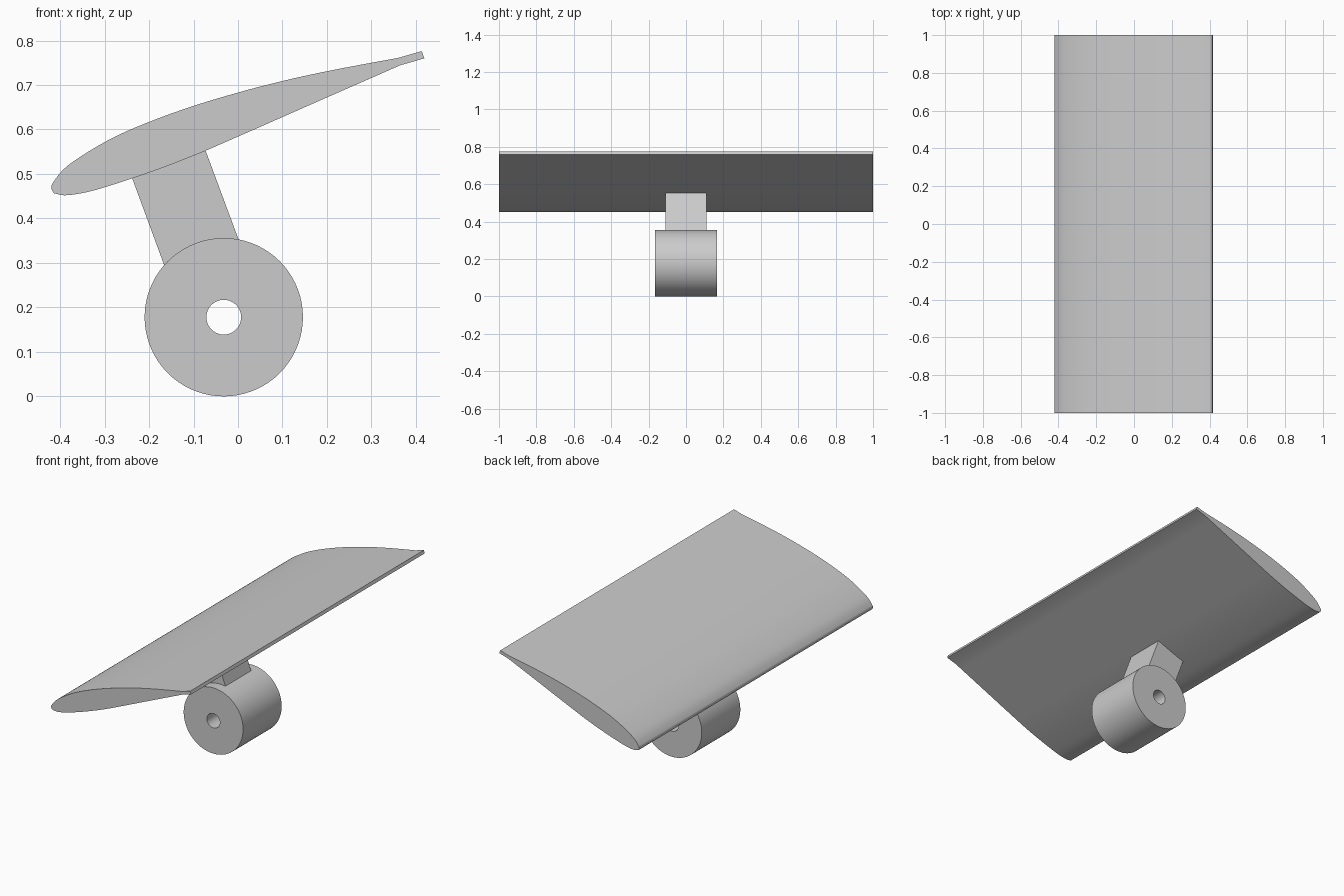
import bpy, bmesh, math
from mathutils import Vector

if "Cube" in bpy.data.objects:
    bpy.data.objects.remove(bpy.data.objects["Cube"], do_unlink=True)

grey = bpy.data.materials.new("light grey")
grey.use_nodes = True
colour = (0.6, 0.6, 0.6, 1)
grey.diffuse_color = colour
grey.node_tree.nodes["Principled BSDF"].inputs["Base Color"].default_value = colour


def finish(name, bm, smooth=True):
    bmesh.ops.recalc_face_normals(bm, faces=bm.faces)
    mesh = bpy.data.meshes.new(name)
    bm.to_mesh(mesh)
    bm.free()
    mesh.materials.append(grey)
    ob = bpy.data.objects.new(name, mesh)
    bpy.context.collection.objects.link(ob)
    if smooth:
        bpy.ops.object.select_all(action="DESELECT")
        ob.select_set(True)
        bpy.context.view_layer.objects.active = ob
        bpy.ops.object.shade_smooth_by_angle(angle=math.radians(25))
    return ob


def prism(name, outline, half, smooth=True):
    """Extrude an x-z outline evenly along y."""
    bm = bmesh.new()
    face = bm.faces.new([bm.verts.new((x, -half, z)) for x, z in outline])
    ext = bmesh.ops.extrude_face_region(bm, geom=[face])["geom"]
    verts = [v for v in ext if isinstance(v, bmesh.types.BMVert)]
    bmesh.ops.translate(bm, verts=verts, vec=(0, 2 * half, 0))
    return finish(name, bm, smooth)


def spline(points, steps=4):
    """Smooth run through the points."""
    p = [Vector(q) for q in points]
    p = [2 * p[0] - p[1]] + p + [2 * p[-1] - p[-2]]
    out = []
    for a, b, c, d in zip(p, p[1:], p[2:], p[3:]):
        for i in range(steps):
            t = i / steps
            out.append(0.5 * (2 * b + (c - a) * t + (2 * a - 5 * b + 4 * c - d) * t**2
                              + (3 * b - a - 3 * c + d) * t**3))
    return out + [p[-2]]


# Wing: cambered aerofoil with a blunt trailing lip
upper = [(-0.42, 0.468), (-0.415, 0.482), (-0.38, 0.521), (-0.29, 0.577), (-0.2, 0.617),
         (-0.1, 0.653), (0, 0.683), (0.1, 0.709), (0.2, 0.731), (0.3, 0.75), (0.36, 0.761)]
lip = [(0.413, 0.776), (0.419, 0.76)]
lower = [(0.364, 0.744), (0.2, 0.672), (0, 0.584), (-0.1, 0.541), (-0.2, 0.503),
         (-0.3, 0.47), (-0.35, 0.457), (-0.39, 0.452), (-0.415, 0.457)]
prism("wing", spline(upper) + lip + spline(lower), 1.0)

# Strut: slanted block sunk into wing and hub
prism("strut", [(-0.247, 0.515), (-0.082, 0.577), (0.012, 0.324), (-0.152, 0.257)],
      0.11, smooth=False)

# Hub: thick cylinder with a through bore
bm = bmesh.new()
n = 72
corners = [(0.178, -0.165), (0.178, 0.165), (0.039, 0.165), (0.039, -0.165)]
rings = [[bm.verts.new((r * math.cos(math.tau * i / n) - 0.032, y,
                        r * math.sin(math.tau * i / n) + 0.178)) for i in range(n)]
         for r, y in corners]
for k in range(4):
    a, b = rings[k], rings[(k + 1) % 4]
    for i in range(n):
        j = (i + 1) % n
        bm.faces.new((a[i], a[j], b[j], b[i]))
finish("hub", bm)
